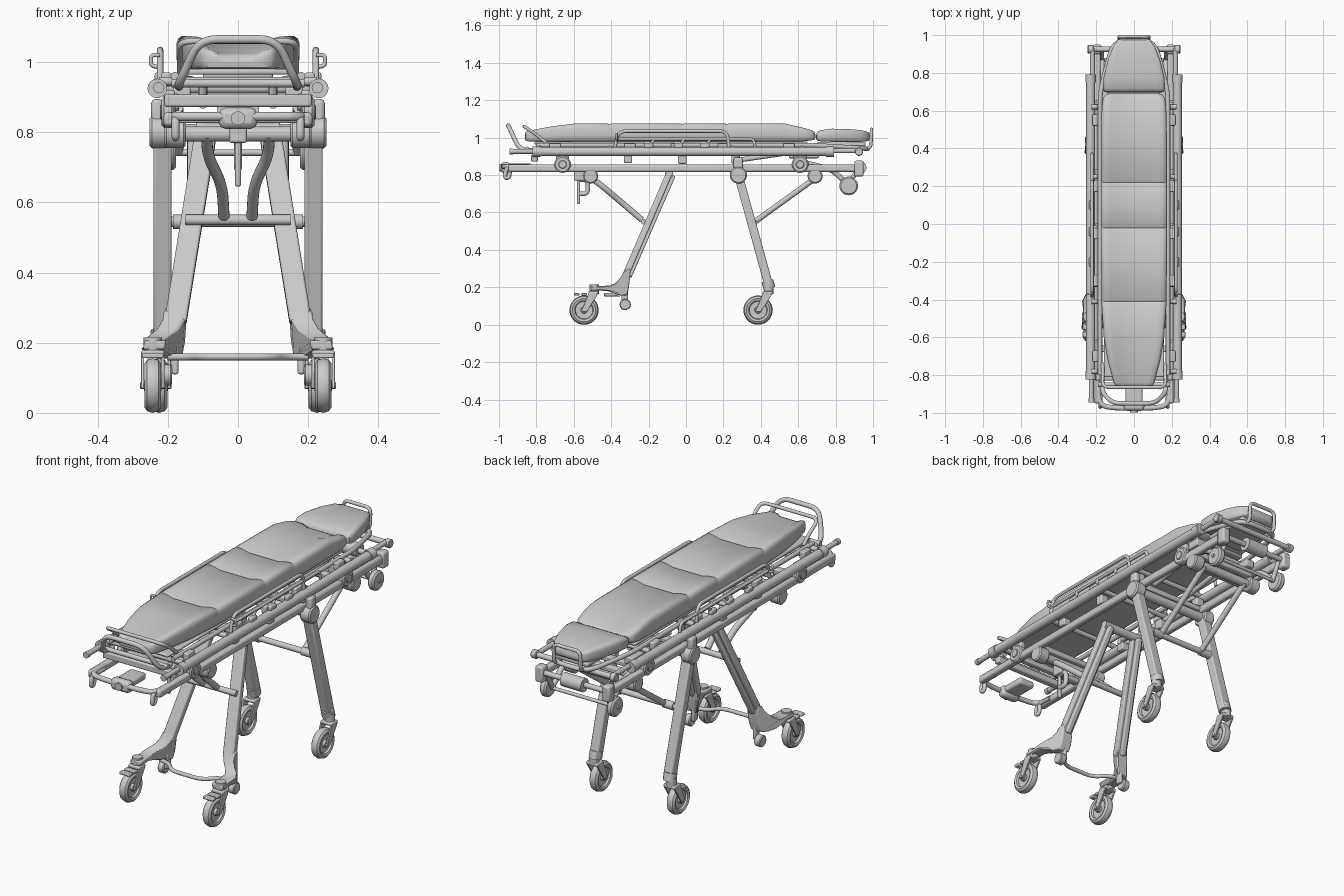
import bpy, bmesh
from math import sin, cos, pi
from mathutils import Vector as V


def finish(name, bm, mirror=False, bevel=0, angle=35):
    bmesh.ops.recalc_face_normals(bm, faces=bm.faces)
    me = bpy.data.meshes.new(name)
    bm.to_mesh(me)
    bm.free()
    ob = bpy.data.objects.new(name, me)
    bpy.context.collection.objects.link(ob)
    for o in bpy.context.selected_objects:
        o.select_set(False)
    ob.select_set(True)
    bpy.context.view_layer.objects.active = ob
    bpy.ops.object.shade_smooth_by_angle(angle=angle * pi / 180)
    if bevel:
        b = ob.modifiers.new("Bevel", 'BEVEL')
        b.width, b.segments = bevel, 2
    if mirror:
        ob.modifiers.new("Mirror", 'MIRROR').use_mirror_merge = False
    return ob


def skin(bm, rings):
    rings = [[bm.verts.new(p) for p in r] for r in rings]
    n = len(rings[0])
    for a, b in zip(rings, rings[1:]):
        for i in range(n):
            bm.faces.new((a[i], a[(i + 1) % n], b[(i + 1) % n], b[i]))
    bm.faces.new(rings[0])
    bm.faces.new(rings[-1])


def fillet(pts, d):
    pts = [V(p) for p in pts]
    out = [pts[0]]
    for a, p, b in zip(pts, pts[1:], pts[2:]):
        u = p + (a - p).normalized() * min(d, (a - p).length * .48)
        w = p + (b - p).normalized() * min(d, (b - p).length * .48)
        out += [u * (1 - t)**2 + p * 2 * t * (1 - t) + w * t * t for t in (0, .2, .4, .6, .8, 1)]
    return out + [pts[-1]]


def sweep(name, pts, section, mirror=False, r=0.0, bevel=0):
    """Sweep a 2D section along a path with rounded corners."""
    pts = fillet(pts, r) if r else [V(p) for p in pts]
    bm, rings, ref = bmesh.new(), [], None
    for i, p in enumerate(pts):
        t = (pts[min(i + 1, len(pts) - 1)] - pts[max(i - 1, 0)]).normalized()
        if ref is None:
            ref = V((1, 0, 0)) if abs(t.x) < .9 else V((0, 0, 1))
        ref = (ref - t * ref.dot(t)).normalized()
        side = t.cross(ref)
        rings.append([p + ref * u + side * w for u, w in section])
    skin(bm, rings)
    return finish(name, bm, mirror, bevel)


def tube(name, pts, rad, mirror=False, r=0.0):
    return sweep(name, pts, [(rad * cos(a * pi / 8), rad * sin(a * pi / 8)) for a in range(16)], mirror, r)


def beam(name, pts, w, h, mirror=False, r=0.0, bevel=.006):
    return sweep(name, pts, [(-w/2, -h/2), (w/2, -h/2), (w/2, h/2), (-w/2, h/2)], mirror, r, bevel)


def sym(pts):
    return pts + [(-x, y, z) for x, y, z in reversed(pts)]


def box(name, c, s, mirror=False, bevel=.006):
    x, y, z = c
    return beam(name, [(x, y - s[1]/2, z), (x, y + s[1]/2, z)], s[0], s[2], mirror, 0, bevel)


def disc(name, c, profile, mirror=True, n=32):
    """Lathe (radius, x offset) pairs about the x axis."""
    bm = bmesh.new()
    skin(bm, [[(c[0] + dx, c[1] + r*cos(2*pi*i/n), c[2] + r*sin(2*pi*i/n)) for i in range(n)] for r, dx in profile])
    return finish(name, bm, mirror)


def knob(name, c, r, w, mirror=True):
    e = r * .15
    return disc(name, c, [(r - e, -w/2), (r, -w/2 + e), (r, w/2 - e), (r - e, w/2)], mirror)


def plate(name, outline, cx, w, mirror=True, bevel=.006):
    """Side-view outline (y, z) given thickness in x; cx(y, z) is its centre line."""
    bm = bmesh.new()
    skin(bm, [[(cx(y, z) + s * w / 2, y, z) for y, z in outline] for s in (-1, 1)])
    return finish(name, bm, mirror, bevel)


def cushion(name, rows, dish):
    """Loft rows (y, half width, bottom, top) with a dished top."""
    half = [(.9, 0), (.97, .08), (1, .35), (1, .75), (.97, .92), (.9, 1), (.72, .97)]
    bm, rings = bmesh.new(), []
    for y, w, b, t in rows:
        pts = [(w * u, y, b + (t - b) * v) for u, v in half] + [(w * .5, y, t - dish)]
        rings.append(pts + [(-x, yy, z) for x, yy, z in reversed(pts)])
    skin(bm, rings)
    finish(name, bm, angle=50)


# Cushions, with shallow seam grooves across the mattress
rows = [(-.862, .07, 1.0, 1.012), (-.858, .095, .985, 1.03), (-.84, .108, .98, 1.038), (-.72, .14, .98, 1.06), (-.6, .16, .98, 1.075)]
for s in (-.41, -.02, .22):
    w = .172 if s < -.3 else .176
    rows += [(s - .006, w, .98, 1.075), (s, w - .001, .98, 1.071), (s + .006, w, .98, 1.075)]
rows += [(.53, .173, .98, 1.075), (.62, .17, .98, 1.055), (.67, .163, .985, 1.04), (.688, .145, .99, 1.03), (.692, .12, 1.0, 1.015)]
cushion("mattress", rows, .013)
cushion("pillow", [(.695, .14, .995, 1.01), (.70, .158, .985, 1.03), (.72, .165, .98, 1.04), (.78, .16, .978, 1.048),
                   (.87, .138, .978, 1.046), (.94, .11, .978, 1.04), (.975, .085, .982, 1.03), (.983, .06, .995, 1.01)], .0)

# Upper stretcher frame
box("bed_pan", (0, -.08, .972), (.32, 1.46, .016))
box("head_pan", (0, .83, .965), (.2, .26, .022))
tube("side_rail", [(.23, -.8, .925), (.23, .78, .925)], .024, True)
for y in (-.8, .77):
    tube("rail_collar", [(.23, y - .022, .925), (.23, y + .022, .925)], .028, True)
tube("carry_handle", [(.226, -.94, .927), (.226, -.8, .927)], .013, True)
tube("carry_grip_end", [(.226, -.945, .927), (.226, -.925, .927)], .016, True)
tube("rear_carry_handle", [(.22, .78, .93), (.22, .93, .93)], .013, True)
tube("inner_frame", sym([(.18, -.8, .96), (.18, .68, .96), (.165, .76, .955), (.12, .93, .945), (.08, .97, .94)]), .012, r=.05)
for y in (-.78, -.41, -.02, .25, .62):
    tube("bed_cross_tube", [(-.225, y, .945), (.225, y, .945)], .013)
for y in (-.7, -.3, -.05, .2, .55):
    box("rail_bracket", (.204, y, .95), (.03, .06, .04), True)
tube("rear_cross_tube", [(-.24, .925, .925), (.24, .925, .925)], .014)
knob("rear_cross_cap", (.23, .925, .925), .022, .03)
tube("head_loop", sym([(.075, .9, .94), (.078, .988, .94), (.078, .992, 1.045)]), .009, r=.03)

# Foot-end handles
tube("foot_loop", sym([(.168, -.8, .93), (.17, -.89, .935), (.11, -.95, 1.065)]), .012, r=.05)
tube("foot_guard", sym([(.165, -.74, .965), (.165, -.79, 1.01), (.168, -.865, 1.06)]), .009, r=.04)
tube("foot_bar", [(-.19, -.85, .94), (.19, -.85, .94)], .012)

# Folding side guards and release handles
tube("side_guard", [(.222, -.38, .95), (.222, -.36, 1.035), (.222, .22, 1.035), (.222, .23, .95)], .009, True, .04)
tube("side_guard_lower", [(.222, -.36, .993), (.222, .36, .993), (.222, .37, .95)], .008, True, .02)
for y in (-.2, -.04, .1):
    tube("guard_post", [(.222, y, .94), (.222, y + .03, .995)], .008, True)
    box("guard_hinge", (.225, y, .958), (.025, .05, .025), True)
tube("release_loop", [(.222, -.37, 1.02), (.248, -.37, 1.02), (.248, -.37, .99), (.222, -.37, .985)], .006, True, .01)

# Lower carriage frame
beam("carriage_rail", [(.195, -.95, .837), (.195, .94, .837)], .034, .04, True, bevel=.01)
for y in (-.66, -.51, .28, .61, .7):
    box("carriage_cross_beam", (0, y, .84), (.38, .035, .028))
tube("bumper_bar", sym([(.19, -.84, .845), (.185, -.96, .845), (.1, -.975, .845)]), .013, r=.05)
tube("bumper_grip", [(.178, -.86, .835), (.178, -.96, .84), (.178, -.97, .785), (.178, -.945, .785), (.178, -.94, .83)], .011, True, .02)
box("front_spine", (0, -.9, .845), (.09, .15, .035), bevel=.01)
box("front_cross_beam", (0, -.81, .89), (.42, .035, .035))
box("control_box", (0, -.965, .84), (.11, .05, .06), bevel=.018)
tube("control_button", [(0, -.998, .84), (0, -.96, .84)], .02)
box("frame_end_block", (.195, .925, .835), (.045, .05, .085), True, .01)
tube("rear_frame_tube", [(-.2, .925, .84), (.2, .925, .84)], .014)
tube("rear_grip", [(-.06, .93, .84), (.06, .93, .84)], .035)

# Locking rollers and pads between the two frames
for y in (-.66, .61):
    knob("frame_roller", (.2, y, .857), .045, .035)
    knob("frame_roller_hub", (.2, y, .857), .022, .045)
    box("roller_mount", (.195, y, .9), (.03, .07, .04), True)
for y, h in ((-.31, .04), (-.02, .05), (.265, .045)):
    box("frame_stop", (.19, y, .885), (.045, .045, h), True)
tube("back_gas_spring", [(.1, .28, .88), (.1, .62, .93)], .013, True)
box("catch_housing", (.16, .63, .91), (.05, .16, .04), True)

# Loading wheels at the head end
tube("load_arm", [(.17, .62, .87), (.17, .78, .83), (.17, .87, .745)], .014, True, .04)
tube("load_brace", [(.17, .92, .84), (.17, .87, .745)], .012, True)
disc("load_wheel", (.195, .87, .742), [(.02, -.018), (.042, -.018), (.05, -.01), (.05, .01), (.042, .018), (.02, .018)])
tube("load_axle", [(-.22, .87, .742), (.22, .87, .742)], .009)

# Front legs splay outwards to smoothly flared feet
beam("front_leg", [(.088, -.085, .82), (.178, -.325, .26)], .062, .034, True)
beam("front_leg_rib", [(.09, -.075, .8), (.178, -.31, .26)], .03, .04, True)
tube("front_leg_pivot", [(-.12, -.09, .805), (.12, -.09, .805)], .022)


def foot_x(y, z):
    return .177 + .063 * min(1, max(0, (.3 - z) / .1)) * min(1, max(0, (-.3 - y) / .09))


plate("front_foot", [(-.298, .3), (-.331, .29), (-.343, .265), (-.36, .24), (-.38, .222), (-.405, .21), (-.45, .207), (-.515, .207),
                     (-.515, .18), (-.45, .182), (-.41, .178), (-.38, .166), (-.345, .155), (-.315, .158), (-.305, .2), (-.3, .25)], foot_x, .062)
knob("foot_roller", (.205, -.325, .108), .03, .035)
plate("foot_roller_arm", [(-.345, .2), (-.345, .11), (-.31, .11), (-.31, .2)], lambda y, z: .18, .02)
tube("foot_cross_bar", sym([(.2, -.36, .16), (.14, -.37, .16), (.09, -.43, .16)]), .01, r=.05)

# Rear legs
beam("rear_leg", [(.215, .28, .8), (.215, .447, .195)], .052, .046, True)
tube("rear_leg_cuff", [(.217, .435, .235), (.217, .446, .195)], .032, True)
knob("rear_leg_pivot", (.222, .28, .8), .046, .06)
tube("rear_pivot_tube", [(-.22, .28, .8), (.22, .28, .8)], .024)
box("rear_pivot_cover", (.23, .28, .85), (.035, .05, .09), True, .012)

# Casters: wheel, fork, stem
for end, x, y, stem in (("front", .243, -.545, -.49), ("rear", .225, .385, .442)):
    c = (x, y, .078)
    disc(end + "_wheel", c, [(.012, -.008), (.046, -.01), (.05, -.02), (.062, -.024), (.073, -.016), (.078, 0),
                             (.073, .016), (.062, .024), (.05, .02), (.046, .01), (.012, .008)], n=40)
    knob(end + "_wheel_hub", c, .018, .05)
    tube(end + "_axle", [(x - .036, y, .078), (x + .036, y, .078)], .008, True)
    for s in (-.029, .029):
        plate(end + "_fork", [(y - .014, .07), (y + .014, .068), (stem + .02, .165), (stem - .03, .172)], lambda a, b: x + s, .009, bevel=.002)
    box(end + "_fork_crown", (x, stem - .005, .17), (.066, .055, .018), True)
    tube(end + "_stem", [(x, stem, .165), (x, stem, .215)], .026, True)
for y in (-.585, -.545):
    box("wheel_brake", (.243, y, .163), (.06, .03, .014), True, .004)

# Folding struts and their cross bars
tube("front_strut", [(.088, -.52, .795), (.088, -.44, .735), (.045, -.34, .65), (.04, -.235, .56)], .016, True, .06)
tube("front_strut_bar", [(-.15, -.225, .55), (.15, -.225, .55)], .015)
knob("front_strut_pivot", (.18, -.51, .795), .04, .06)
tube("front_strut_tube", [(-.2, -.51, .795), (.2, -.51, .795)], .022)
tube("rear_strut", [(.13, .7, .79), (.13, .365, .548)], .015, True)
tube("rear_strut_bar", [(-.2, .36, .545), (.2, .36, .545)], .015)
tube("rear_strut_sleeve", [(.125, .36, .545), (.185, .36, .545)], .021, True)
knob("rear_strut_pivot", (.18, .69, .795), .04, .06)
tube("rear_strut_tube", [(-.2, .69, .795), (.2, .69, .795)], .022)

# Locking hook under the front
box("hook_post", (0, -.575, .715), (.018, .016, .14))
tube("hook_loop", [(0, -.57, .775), (0, -.525, .775), (0, -.525, .7), (0, -.57, .7)], .012, r=.03)
box("hook_mount", (0, -.57, .8), (.05, .06, .06))
